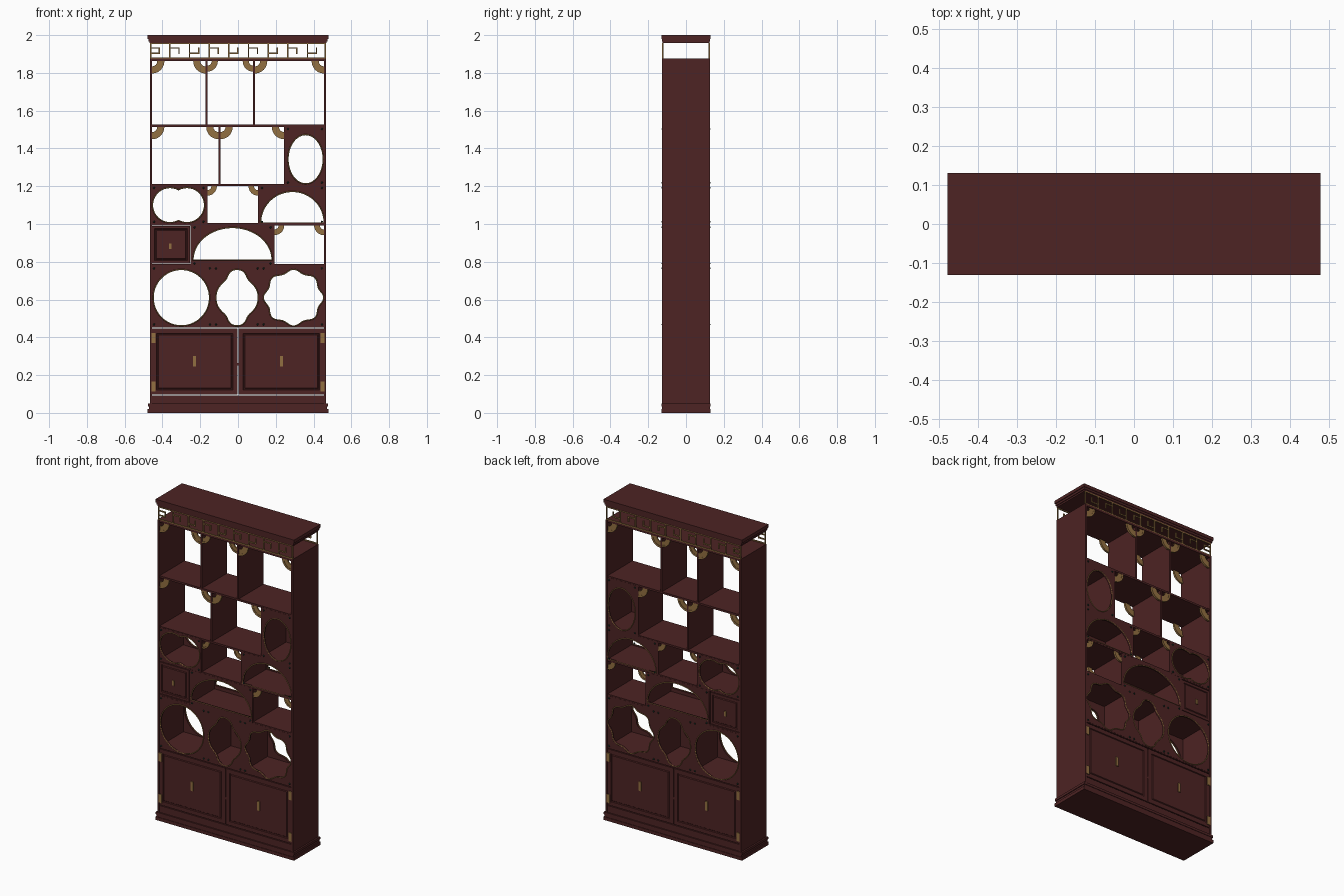
import bpy, bmesh
from math import sin, cos, pi

cube = bpy.data.objects.get("Cube")
if cube:
    bpy.data.objects.remove(cube)


def material(name, rgb):
    m = bpy.data.materials.new(name)
    m.use_nodes = True
    m.diffuse_color = (*rgb, 1)
    m.node_tree.nodes["Principled BSDF"].inputs["Base Color"].default_value = (*rgb, 1)
    return m


WOOD = material("dark red wood", (0.075, 0.017, 0.017))
GOLD = material("aged gold", (0.29, 0.16, 0.052))
BOLT = material("dark green metal", (0.01, 0.03, 0.022))


def finish(name, bm, mat):
    me = bpy.data.meshes.new(name)
    bmesh.ops.recalc_face_normals(bm, faces=bm.faces)
    bm.to_mesh(me)
    bm.free()
    me.materials.append(mat)
    ob = bpy.data.objects.new(name, me)
    bpy.context.collection.objects.link(ob)
    return ob


def add_box(bm, x0, x1, y0, y1, z0, z1):
    vs = bmesh.ops.create_cube(bm, size=1)["verts"]
    for v in vs:
        v.co.x = x1 if v.co.x > 0 else x0
        v.co.y = y1 if v.co.y > 0 else y0
        v.co.z = z1 if v.co.z > 0 else z0
    return vs


def box(name, x0, x1, y0, y1, z0, z1, mat=WOOD):
    bm = bmesh.new()
    add_box(bm, x0, x1, y0, y1, z0, z1)
    return finish(name, bm, mat)


def outline(name, loops, y, mat, extrude=0, bevel=0):
    """Filled plate (extrude) or thin tube (bevel) in the upright plane."""
    cu = bpy.data.curves.new(name, "CURVE")
    cu.dimensions = "2D" if extrude else "3D"
    cu.fill_mode = "BOTH" if extrude else "FULL"
    cu.extrude, cu.bevel_depth, cu.bevel_resolution = extrude, bevel, 0
    for pts in loops:
        sp = cu.splines.new("POLY")
        sp.points.add(len(pts) - 1)
        for p, (x, z) in zip(sp.points, pts):
            p.co = (x, z, 0, 1)
        sp.use_cyclic_u = True
    cu.materials.append(mat)
    ob = bpy.data.objects.new(name, cu)
    bpy.context.collection.objects.link(ob)
    ob.rotation_euler.x = pi / 2
    ob.location.y = y
    bpy.ops.object.select_all(action="DESELECT")
    ob.select_set(True)
    bpy.context.view_layer.objects.active = ob
    bpy.ops.object.convert(target="MESH")
    return ob


# Opening shapes
def ellipse(cx, cz, rx, rz, start=0, sweep=2 * pi, n=56):
    closed = sweep > 6
    return [(cx + rx * cos(start + sweep * i / n), cz + rz * sin(start + sweep * i / n))
            for i in range(n if closed else n + 1)]


def arch(cx, z, rx, rz):
    return ellipse(cx, z, rx, rz, 0, pi, 40)


def double_circle(cx, cz, r, d):
    a = pi - math_acos(d / r)
    return (ellipse(cx + d, cz, r, r, -a, 2 * a - 0.001, 36)
            + ellipse(cx - d, cz, r, r, pi - a, 2 * a - 0.001, 36))


def math_acos(v):
    lo, hi = 0, pi
    for _ in range(40):
        mid = (lo + hi) / 2
        lo, hi = (mid, hi) if cos(mid) > v else (lo, mid)
    return lo


def scallop(cx, cz, rx, rz, n=96):
    pts = []
    for i in range(n):
        t = 2 * pi * i / n
        k = 0.945 + 0.055 * cos(8 * t)
        pts.append((cx + rx * k * cos(t), cz + rz * k * sin(t)))
    return pts


def vase(cx, cz):
    q = [(0.113, 0), (0.108, 0.035), (0.09, 0.066), (0.058, 0.095), (0.046, 0.125), (0.03, 0.143), (0, 0.151)]
    half = q + [(-x, z) for x, z in q[-2::-1]]
    pts = half + [(x, -z) for x, z in half[-2:0:-1]]
    smooth = []
    for (ax, az), (bx, bz) in zip(pts, pts[1:] + pts[:1]):
        smooth += [(cx + ax * w + bx * (1 - w), cz + az * w + bz * (1 - w)) for w in (0.75, 0.25)]
    return smooth


# Carcass: stepped plinth, side panels, shelves, dividers and cornice
for name, hx, hy, z0, z1 in [
        ("plinth_foot", 0.478, 0.130, 0, 0.02), ("plinth_step", 0.472, 0.127, 0.02, 0.035),
        ("plinth_top", 0.477, 0.130, 0.035, 0.05), ("base_rail", 0.46, 0.122, 0.05, 0.092),
        ("top_board", 0.467, 0.126, 1.862, 1.875),
        ("cornice_lower", 0.468, 0.124, 1.957, 1.967), ("cornice_middle", 0.473, 0.127, 1.967, 1.98),
        ("cornice_top", 0.478, 0.130, 1.98, 2.0)]:
    box(name, -hx, hx, -hy, hy, z0, z1)
for s, side in ((1, "left"), (-1, "right")):
    box(side + "_side_panel", *sorted((s * 0.455, s * 0.467)), -0.127, 0.127, 0.05, 1.875)

levels = [0.457, 0.782, 0.999, 1.206, 1.52]
for i, z in enumerate(levels):
    box(f"shelf_{i + 1}", -0.456, 0.456, -0.123, 0.123, z - 0.006, z + 0.006)
bounds = levels + [1.868]
for row, xs in enumerate([(-0.133, 0.12), (-0.246, 0.188), (-0.167, 0.111), (-0.098, 0.249), (-0.167, 0.085)]):
    for x in xs:
        box(f"divider_row_{row + 1}", x - 0.005, x + 0.005, -0.122, 0.122, bounds[row], bounds[row + 1])

# Pierced panels: x range, z range, opening
panels = [
    ("round_window", -0.46, -0.133, 0.455, 0.78, ellipse(-0.3, 0.61, 0.149, 0.149)),
    ("vase_window", -0.133, 0.12, 0.455, 0.78, vase(-0.005, 0.61)),
    ("scalloped_window", 0.12, 0.46, 0.455, 0.78, scallop(0.294, 0.61, 0.16, 0.15)),
    ("wide_arch", -0.246, 0.188, 0.778, 0.997, arch(-0.029, 0.81, 0.209, 0.171)),
    ("double_circle_window", -0.46, -0.167, 0.999, 1.206, double_circle(-0.315, 1.1, 0.0925, 0.045)),
    ("small_arch", 0.111, 0.46, 0.999, 1.206, arch(0.288, 1.007, 0.168, 0.165)),
    ("oval_window", 0.249, 0.46, 1.206, 1.518, ellipse(0.358, 1.343, 0.093, 0.13)),
]


def corner_bracket(x, z, sx, r, y):
    """Quarter ring hung in an upper corner, with a raised outer rim."""
    a0 = pi * 1.5 if sx > 0 else pi
    for name, ro, ri, t in (("corner_bracket", r, r * 0.42, 0.004), ("bracket_rim", r, r * 0.82, 0.006)):
        pts = ellipse(x, z, ro, ro, a0, pi / 2, 12)
        pts += ellipse(x, z, ri, ri, a0, pi / 2, 12)[::-1]
        outline(name, [pts], y, GOLD, extrude=t)


def door(name, x0, x1, z0, z1, s, rim):
    """Door leaf with a grooved, raised centre field."""
    bm = bmesh.new()
    add_box(bm, x0, x1, *sorted((s * 0.108, s * 0.122)), z0, z1)
    bm.normal_update()
    face = max(bm.faces, key=lambda f: f.normal.y * s)
    for width, depth in ((rim, 0), (0.004, -0.005), (0.005, 0), (0.005, 0.005)):
        bmesh.ops.inset_region(bm, faces=[face], thickness=width, depth=depth)
    finish(name, bm, WOOD)


openings = [
    (-0.455, -0.172, 1.862, 0.065), (-0.162, 0.08, 1.862, 0.055), (0.09, 0.455, 1.862, 0.065),
    (-0.455, -0.103, 1.514, 0.065), (-0.093, 0.244, 1.514, 0.065),
    (-0.162, 0.106, 1.2, 0.05), (0.193, 0.455, 0.993, 0.052)]

for s, end in ((-1, "front"), (1, "back")):
    for name, x0, x1, z0, z1, hole in panels:
        rect = [(x0, z0), (x1, z0), (x1, z1), (x0, z1)]
        outline(f"{end}_{name}", [rect, hole], s * 0.118, WOOD, extrude=0.006)
        outline(f"{end}_{name}_trim", [hole], s * 0.124, GOLD, bevel=0.003)
        bm = bmesh.new()
        for x in (x0 + 0.016, x1 - 0.016):
            for z in (z0 + 0.013, z1 - 0.015):
                vs = bmesh.ops.create_icosphere(bm, subdivisions=1, radius=0.006)["verts"]
                bmesh.ops.translate(bm, verts=vs, vec=(x, s * 0.125, z))
        finish(f"{end}_{name}_bolts", bm, BOLT)

    for x0, x1, z, r in openings:
        corner_bracket(x0, z, 1, r, s * 0.117)
        corner_bracket(x1, z, -1, r, s * 0.117)

    # Cupboard doors with handles and hinges
    y0, y1 = sorted((s * 0.12, s * 0.128))
    for m, side in ((1, "left"), (-1, "right")):
        door(f"{end}_{side}_door", *sorted((m * 0.0025, m * 0.456)), 0.097, 0.446, s, 0.035)
        box(f"{end}_{side}_handle", m * 0.23 - 0.008, m * 0.23 + 0.008, y0, y1, 0.245, 0.302, GOLD)
        for z in (0.112, 0.37):
            box(f"{end}_{side}_hinge", *sorted((m * 0.438, m * 0.458)), y0, y1, z, z + 0.053, GOLD)
    box(f"{end}_door_latch", -0.005, 0.005, s * 0.115 - 0.005, s * 0.115 + 0.005, 0.25, 0.265)
    door(f"{end}_small_door", -0.456, -0.254, 0.792, 0.989, s, 0.02)
    box(f"{end}_small_handle", -0.366, -0.352, y0, y1, 0.868, 0.898, GOLD)

    # Fretwork frieze: rails, posts and alternating hooked keys
    bm = bmesh.new()
    y0, y1 = sorted((s * 0.119, s * 0.126))
    for z in (1.875, 1.952):
        add_box(bm, -0.465, 0.465, y0, y1, z, z + 0.006)
    for x in (-0.465, 0.459):
        add_box(bm, x, x + 0.006, y0, y1, 1.875, 1.958)
    for i in range(9):
        x = -0.468 + i * 0.104
        up = i % 2
        if i:
            add_box(bm, x, x + 0.007, y0, y1, 1.875, 1.958)
        for z in (1.9, 1.928):
            if (z > 1.91) == bool(up) or i == 0:
                add_box(bm, x + 0.003, x + 0.055, y0, y1, z, z + 0.007)
        add_box(bm, x + 0.048, x + 0.055, y0, y1, 1.9, 1.935)
    finish(f"{end}_fretwork", bm, GOLD)
